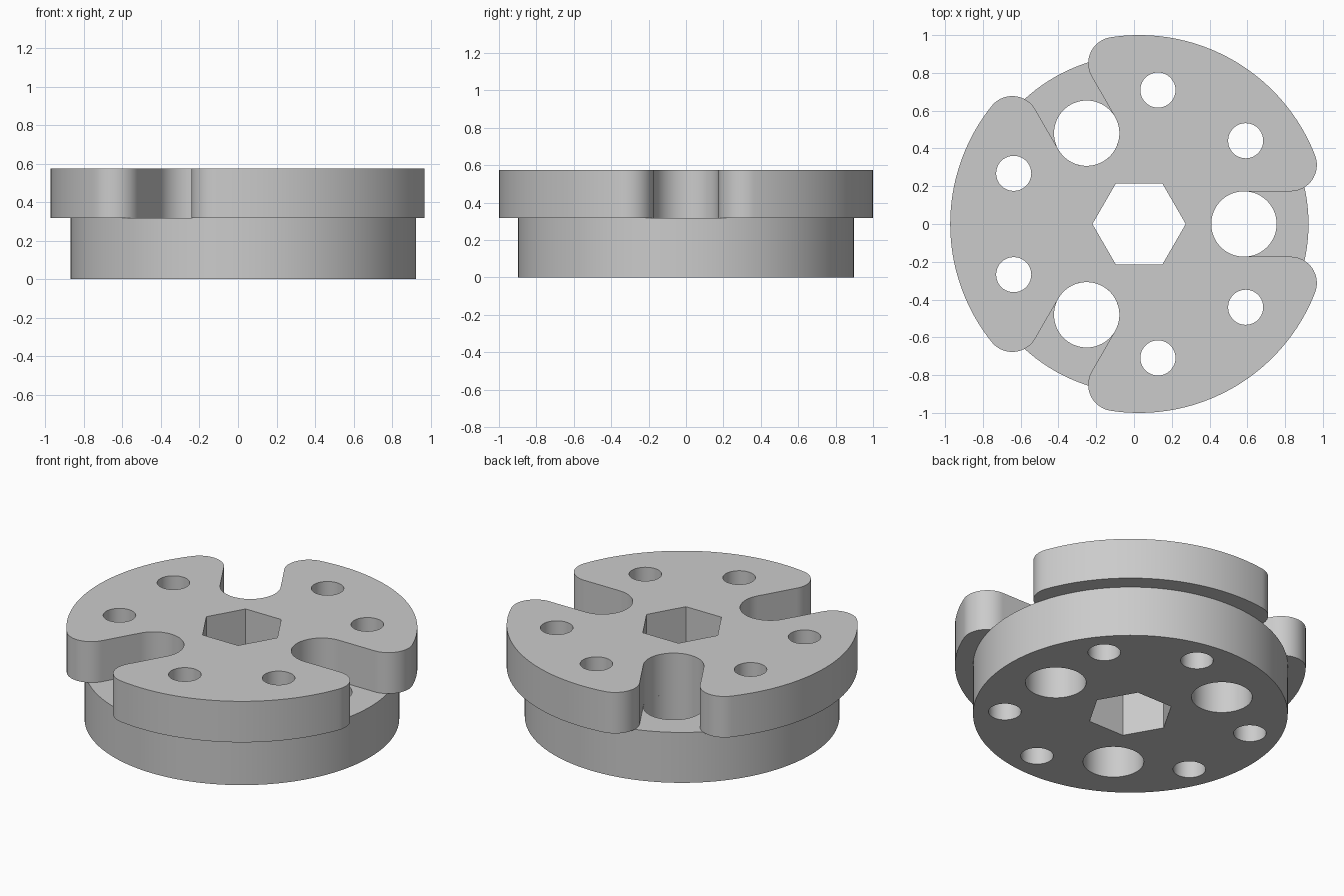
import bpy
import bmesh
from math import cos, sin, pi, sqrt, atan2, radians
from mathutils import Vector, Matrix

cube = bpy.data.objects.get("Cube")
if cube:
    bpy.data.objects.remove(cube, do_unlink=True)

AXIS_X = 0.027          # the hub axis sits slightly off the bounding centre
BASE_R, FLANGE_R = 0.897, 1.0
STEP_Z, TOP_Z = 0.317, 0.575
SLOT_R, SLOT_DIST = 0.173, 0.555
TIP_R = 0.14
BOLT_R, BOLT_DIST = 0.093, 0.716
HEX_R = 0.247
THIRDS = [radians(a) for a in (0, 120, 240)]

grey = bpy.data.materials.new("plain grey")
grey.use_nodes = True
colour = (0.6, 0.6, 0.6, 1)
grey.diffuse_color = colour
bsdf = grey.node_tree.nodes["Principled BSDF"]
bsdf.inputs["Base Color"].default_value = colour
bsdf.inputs["Roughness"].default_value = 0.6


def arc(centre, radius, start, end, steps):
    """Points on an arc, both ends included."""
    return [Vector((centre[0] + radius * cos(start + (end - start) * i / steps),
                    centre[1] + radius * sin(start + (end - start) * i / steps)))
            for i in range(steps + 1)]


def circle(centre, radius, sides):
    return arc(centre, radius, 0, 2 * pi, sides)[:-1]


def polar(distance, angle):
    return (distance * cos(angle), distance * sin(angle))


def plate(name, loops, z0, z1):
    """Solid plate: the first loop is the outline, the rest are through holes."""
    bm = bmesh.new()
    rims = ([], [])
    for loop in loops:
        low, high = ([bm.verts.new((p.x, p.y, z)) for p in loop] for z in (z0, z1))
        for i in range(len(loop)):
            j = (i + 1) % len(loop)
            bm.faces.new((low[i], low[j], high[j], high[i]))
            rims[0].append(bm.edges.get((low[i], low[j])))
            rims[1].append(bm.edges.get((high[i], high[j])))
    for edges, up in zip(rims, (-1, 1)):
        bmesh.ops.triangle_fill(bm, edges=edges, use_beauty=True, normal=(0, 0, up))
    bmesh.ops.recalc_face_normals(bm, faces=bm.faces)
    mesh = bpy.data.meshes.new(name)
    bm.to_mesh(mesh)
    bm.free()
    mesh.materials.append(grey)
    obj = bpy.data.objects.new(name, mesh)
    obj.location.x = AXIS_X
    bpy.context.collection.objects.link(obj)
    bpy.ops.object.select_all(action="DESELECT")
    obj.select_set(True)
    bpy.context.view_layer.objects.active = obj
    bpy.ops.object.shade_smooth_by_angle(angle=radians(30))
    return obj


# Holes shared by both plates: hexagonal bore and three pairs of bolt holes
hex_bore = circle((0, 0), HEX_R, 6)
bolt_holes = [circle(polar(BOLT_DIST, t + radians(60 + side * 22)), BOLT_R, 40)
              for t in THIRDS for side in (-1, 1)]

# Round base with three large through holes
large_holes = [circle(polar(SLOT_DIST, t), SLOT_R, 64) for t in THIRDS]
plate("round_base", [circle((0, 0), BASE_R, 144), hex_bore] + bolt_holes + large_holes,
      0, STEP_Z)

# One third of the flange outline: rounded tip, slot, rounded tip, outer arc
tip_y = SLOT_R + TIP_R
tip_x = sqrt((FLANGE_R - TIP_R) ** 2 - tip_y ** 2)
tip_angle = atan2(tip_y, tip_x)
third = (arc((tip_x, -tip_y), TIP_R, -tip_angle, pi / 2, 20)
         + arc((SLOT_DIST, 0), SLOT_R, 1.5 * pi, 0.5 * pi, 32)
         + arc((tip_x, tip_y), TIP_R, -pi / 2, tip_angle, 20)
         + arc((0, 0), FLANGE_R, tip_angle, radians(120) - tip_angle, 40)[1:-1])
outline = [Matrix.Rotation(t, 2) @ p for t in THIRDS for p in third]

# Three-lobed flange on top of the base
plate("slotted_flange", [outline, hex_bore] + bolt_holes, STEP_Z, TOP_Z)
